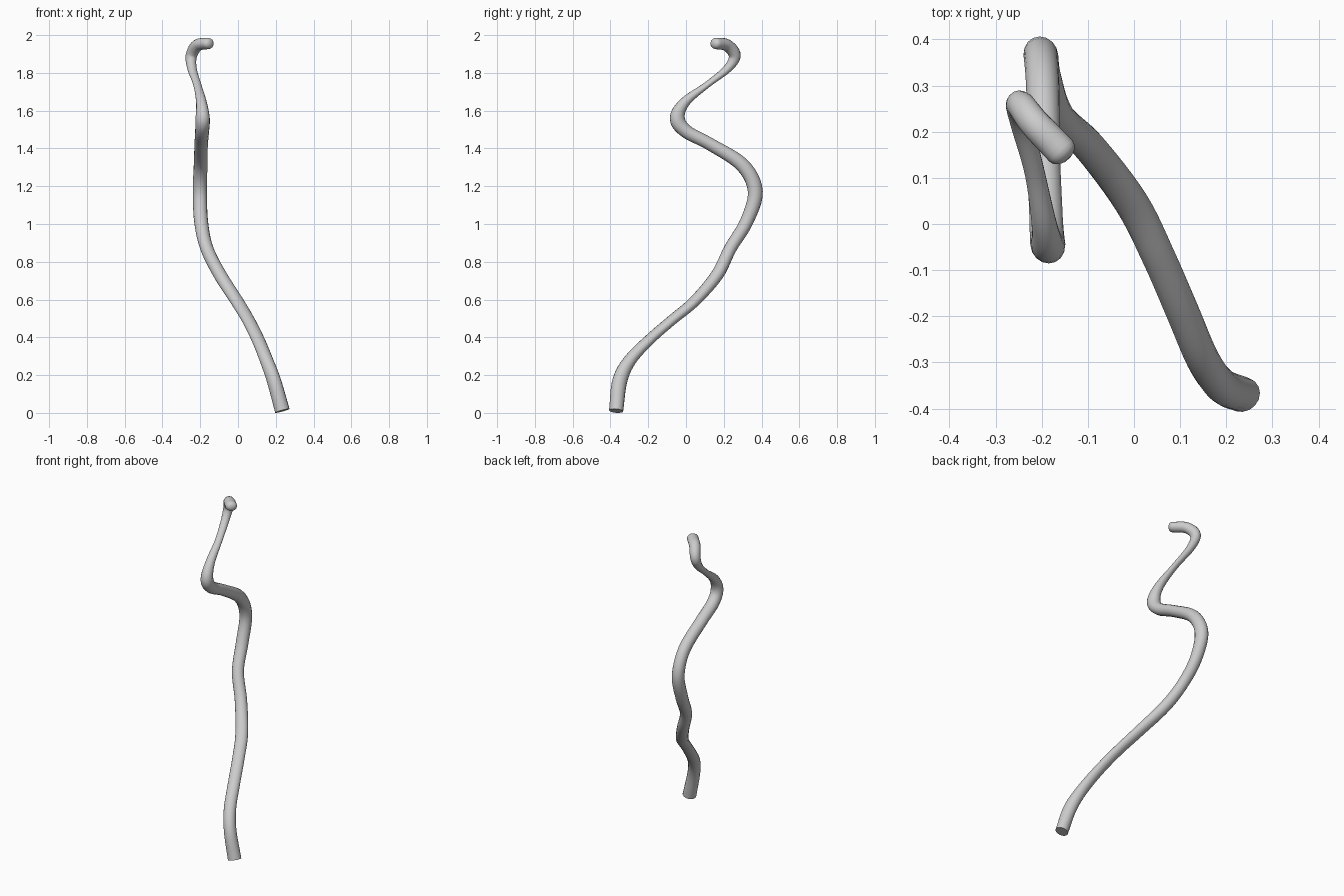
import bpy, bmesh, math
from mathutils import Vector

if "Cube" in bpy.data.objects:
    bpy.data.objects.remove(bpy.data.objects["Cube"])

# Centre line: x, y, z, sideways radius, depth radius
PATH = [
    (0.235, -0.370, 0.020, .040, .037),
    (0.190, -0.350, 0.180, .037, .040),
    (0.150, -0.295, 0.290, .036, .033),
    (0.105, -0.190, 0.400, .036, .028),
    (0.055, -0.075, 0.500, .036, .027),
    (-0.005, 0.045, 0.600, .037, .029),
    (-0.095, 0.165, 0.740, .036, .033),
    (-0.165, 0.235, 0.880, .035, .033),
    (-0.195, 0.320, 1.020, .037, .035),
    (-0.202, 0.367, 1.180, .037, .040),
    (-0.198, 0.300, 1.320, .036, .038),
    (-0.195, 0.130, 1.430, .036, .034),
    (-0.190, 0.000, 1.500, .037, .036),
    (-0.187, -0.046, 1.570, .037, .040),
    (-0.194, -0.005, 1.655, .028, .027),
    (-0.215, 0.110, 1.745, .022, .017),
    (-0.243, 0.218, 1.830, .025, .022),
    (-0.247, 0.258, 1.900, .030, .032),
    (-0.215, 0.218, 1.955, .033, .032),
    (-0.158, 0.158, 1.965, .034, .030),
]
SIDES, STEPS = 16, 6
SIDE_AXIS = Vector((0.88, 0.4, 0))


def smooth_path(pts, steps):
    pts = [Vector(p) for p in pts]
    ext = [2 * pts[0] - pts[1]] + pts + [2 * pts[-1] - pts[-2]]
    out = []
    for i in range(1, len(ext) - 2):
        a, b, c, d = ext[i - 1:i + 3]
        for s in range(steps):
            t = s / steps
            out.append(0.5 * (2 * b + (c - a) * t + (2 * a - 5 * b + 4 * c - d) * t ** 2
                              + (3 * b - a - 3 * c + d) * t ** 3))
    out.append(pts[-1])
    return out


def ring(bm, centre, tangent, ra, rb):
    u = (SIDE_AXIS - tangent * SIDE_AXIS.dot(tangent)).normalized()
    v = tangent.cross(u)
    angles = [2 * math.pi * k / SIDES for k in range(SIDES)]
    return [bm.verts.new(centre + u * ra * math.cos(a) + v * rb * math.sin(a)) for a in angles]


# Winding tube with an oval section
bm = bmesh.new()
samples = smooth_path([Vector(p) for p in PATH], STEPS)
centres = [Vector(s[:3]) for s in samples]
rings = []
for i, s in enumerate(samples):
    tan = (centres[min(i + 1, len(centres) - 1)] - centres[max(i - 1, 0)]).normalized()
    rings.append(ring(bm, centres[i], tan, s[3], s[4]))

# Rounded tip at the top end
for f in (0.4, 0.75, 0.95):
    k = math.sqrt(1 - f * f)
    rings.append(ring(bm, centres[-1] + tan * 0.024 * f, tan, samples[-1][3] * k, samples[-1][4] * k))

for r0, r1 in zip(rings, rings[1:]):
    for k in range(SIDES):
        j = (k + 1) % SIDES
        bm.faces.new((r0[k], r0[j], r1[j], r1[k]))
bm.faces.new(rings[0][::-1])
bm.faces.new(rings[-1])
bmesh.ops.recalc_face_normals(bm, faces=bm.faces)

# Stand the foot on the ground
low = min(v.co.z for v in bm.verts)
bmesh.ops.translate(bm, vec=(0, 0, -low), verts=bm.verts)

mesh = bpy.data.meshes.new("winding_stem")
bm.to_mesh(mesh)
bm.free()
stem = bpy.data.objects.new("winding_stem", mesh)
bpy.context.collection.objects.link(stem)
bpy.context.view_layer.objects.active = stem
stem.select_set(True)
bpy.ops.object.shade_smooth_by_angle(angle=math.radians(40))
